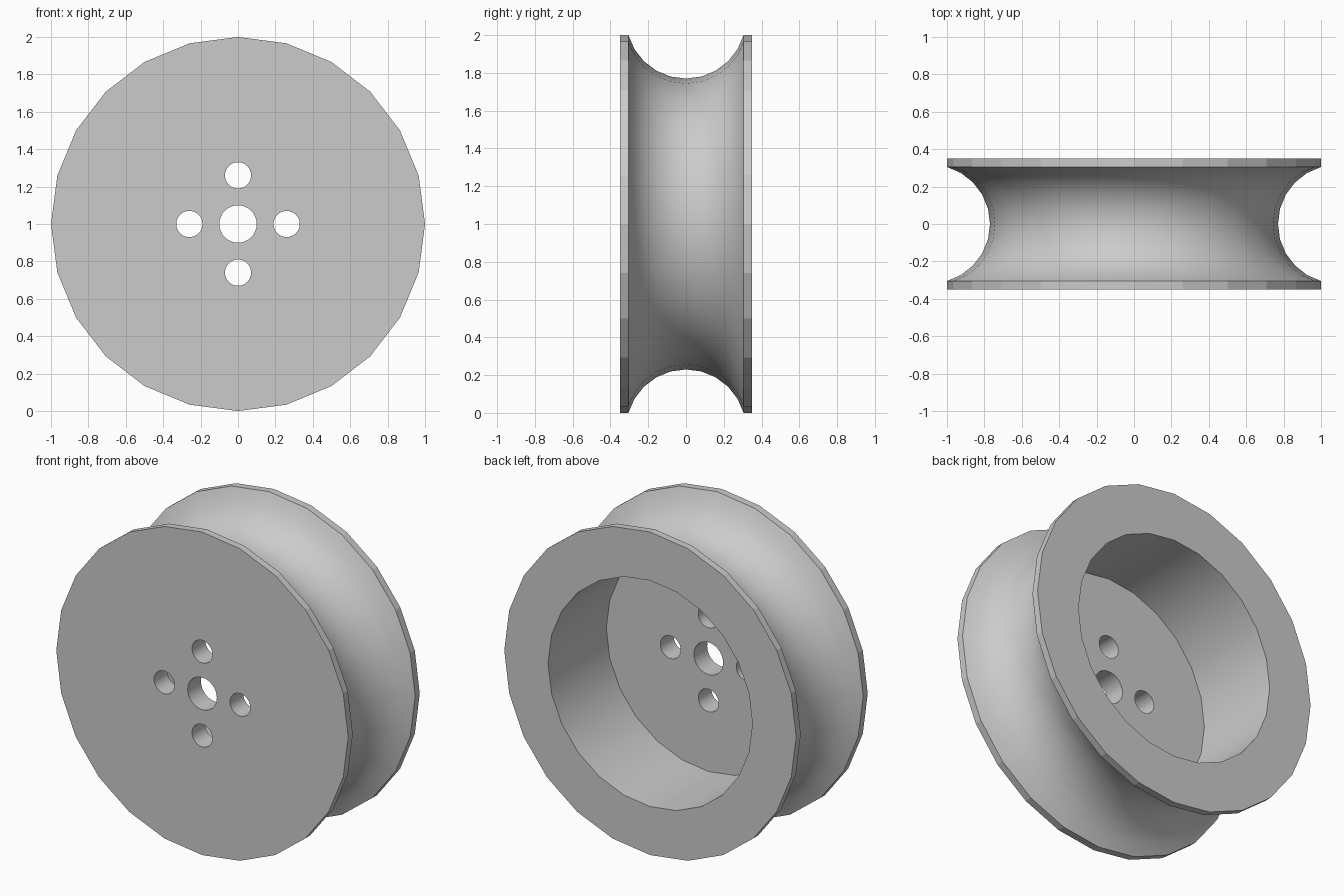
import bpy, bmesh, math
from mathutils import Matrix, Vector

if "Cube" in bpy.data.objects:
    bpy.data.objects.remove(bpy.data.objects["Cube"])

HALF, LIP, SIDES = 0.35, 0.305, 24      # half width, groove half width, facets
CAVITY, FLOOR = 0.70, -0.22             # recess radius and floor position
HUB = Vector((0, 0, 1))

grey = bpy.data.materials.new("light grey")
grey.use_nodes = True
colour = (0.6, 0.6, 0.6, 1)
grey.diffuse_color = colour
grey.node_tree.nodes["Principled BSDF"].inputs["Base Color"].default_value = colour


def make_object(name, bm):
    mesh = bpy.data.meshes.new(name)
    bm.to_mesh(mesh)
    bm.free()
    obj = bpy.data.objects.new(name, mesh)
    bpy.context.collection.objects.link(obj)
    mesh.materials.append(grey)
    return obj


# Wheel section (radius, y): front face, arc groove, back rim, recess
depth = 0.23
arc_r = (LIP ** 2 + depth ** 2) / (2 * depth)
sweep = math.asin(LIP / arc_r)
profile = [(0, -HALF), (1, -HALF)]
for i in range(11):
    a = sweep * (i / 5 - 1)
    profile.append((1 - depth + arc_r * (1 - math.cos(a)), arc_r * math.sin(a)))
profile += [(1, HALF), (CAVITY, HALF), (CAVITY, FLOOR), (0, FLOOR)]

bm = bmesh.new()
verts = [bm.verts.new((r, y, 1)) for r, y in profile]
edges = [bm.edges.new(pair) for pair in zip(verts, verts[1:])]
bmesh.ops.spin(bm, geom=verts + edges, cent=HUB, axis=(0, 1, 0),
               angle=math.tau, steps=SIDES, use_duplicate=False)
bmesh.ops.remove_doubles(bm, verts=bm.verts, dist=1e-4)
bmesh.ops.dissolve_limit(bm, angle_limit=0.01, verts=bm.verts, edges=bm.edges)
bmesh.ops.recalc_face_normals(bm, faces=bm.faces)
wheel = make_object("grooved_wheel", bm)

# Axle bore and four bolt holes
holes = [(0, 0, 0.1)]
for i in range(4):
    a = i * math.pi / 2
    holes.append((0.26 * math.cos(a), 0.26 * math.sin(a), 0.07))
bm = bmesh.new()
for x, z, r in holes:
    place = Matrix.Translation((x, -0.3, 1 + z)) @ Matrix.Rotation(math.pi / 2, 4, 'X')
    bmesh.ops.create_cone(bm, cap_ends=True, segments=32, radius1=r, radius2=r,
                          depth=0.4, matrix=place)
cutter = make_object("hole_cutter", bm)
cutter.hide_render = True

cut = wheel.modifiers.new("holes", 'BOOLEAN')
cut.operation, cut.solver, cut.object = 'DIFFERENCE', 'EXACT', cutter
bpy.context.view_layer.objects.active = wheel
wheel.select_set(True)
bpy.ops.object.modifier_apply(modifier=cut.name)
bpy.data.objects.remove(cutter)

# Smooth groove, recess and holes; flat faceted flanges
bm = bmesh.new()
bm.from_mesh(wheel.data)
for f in bm.faces:
    c = f.calc_center_median()
    radius = math.hypot(c.x, c.z - 1)
    on_flange = radius > 0.9 and abs(f.normal.y) < 0.1
    f.smooth = not on_flange
for e in bm.edges:
    e.smooth = e.calc_face_angle(0) < math.radians(35)
bm.to_mesh(wheel.data)
bm.free()
